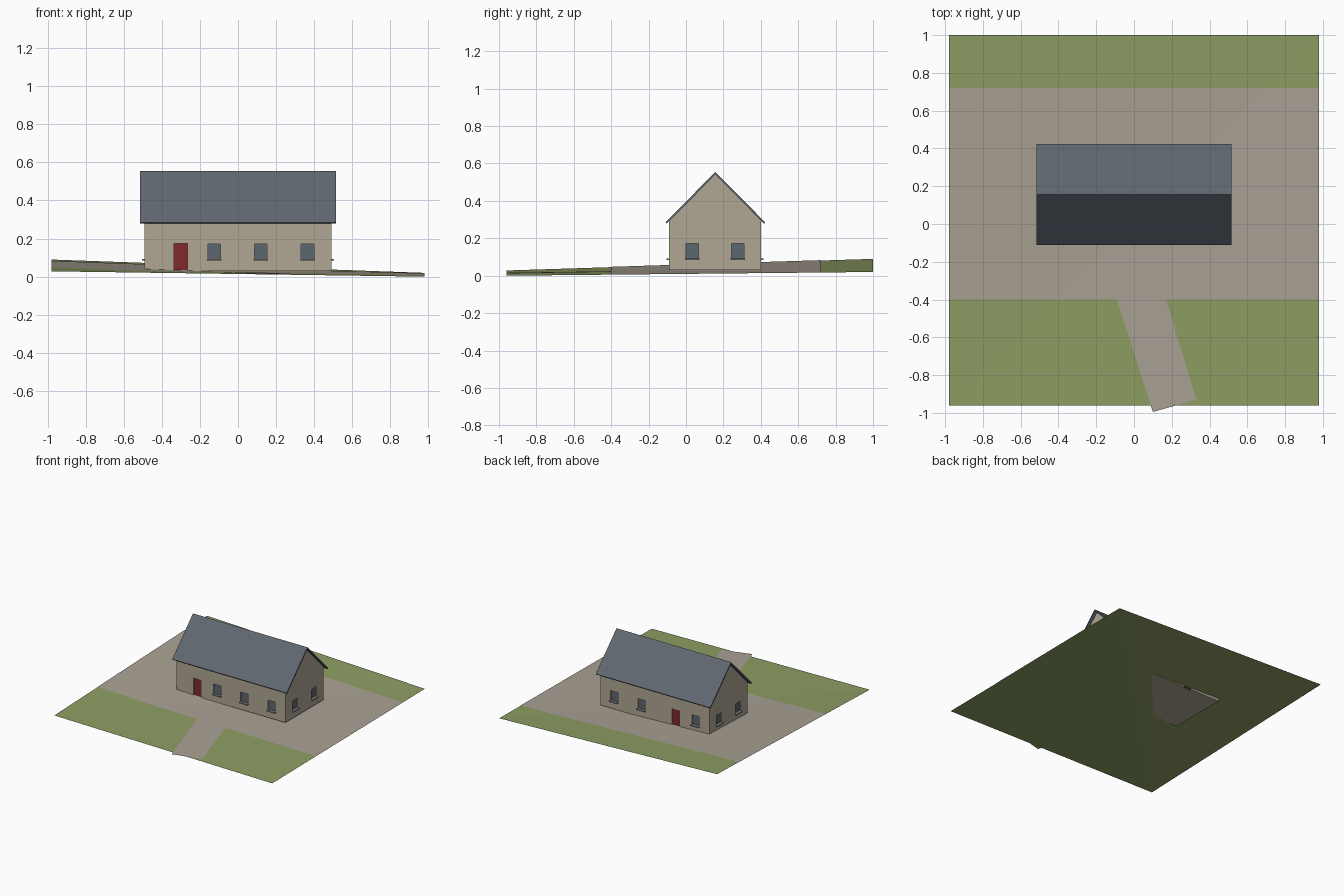
import bpy, bmesh
from mathutils import Vector

cube = bpy.data.objects.get("Cube")
if cube:
    bpy.data.objects.remove(cube, do_unlink=True)


def material(name, *rgb):
    lin = [((c / 255 + 0.055) / 1.055) ** 2.4 for c in rgb] + [1.0]
    m = bpy.data.materials.new(name)
    m.use_nodes = True
    m.diffuse_color = lin
    m.node_tree.nodes["Principled BSDF"].inputs["Base Color"].default_value = lin
    return m


GRASS = material("grass green", 141, 158, 99)
GRAVEL = material("gravel", 170, 161, 148)
WALL = material("wall render", 176, 167, 148)
SLATE = material("roof slate", 96, 104, 113)
GLASS = material("window glass", 92, 102, 112)
SILL = material("sill stone", 132, 130, 128)
RED = material("door red", 128, 42, 44)


def finish(name, bm, mat):
    mesh = bpy.data.meshes.new(name)
    bm.to_mesh(mesh)
    bm.free()
    mesh.materials.append(mat)
    obj = bpy.data.objects.new(name, mesh)
    bpy.context.collection.objects.link(obj)
    return obj


def add_box(bm, lo, hi):
    verts = bmesh.ops.create_cube(bm, size=1)["verts"]
    for v in verts:
        v.co = Vector([lo[i] if v.co[i] < 0 else hi[i] for i in range(3)])


def extrude_x(name, profile, x0, x1, mat):
    """Extrude a closed (y, z) profile along x."""
    bm = bmesh.new()
    face = bm.faces.new([bm.verts.new((x0, y, z)) for y, z in profile])
    ext = bmesh.ops.extrude_face_region(bm, geom=[face])["geom"]
    for v in ext:
        if isinstance(v, bmesh.types.BMVert):
            v.co.x = x1
    bmesh.ops.recalc_face_normals(bm, faces=bm.faces)
    return finish(name, bm, mat)


# Sloping ground: two triangles meeting on one diagonal
X, Y0, Y1 = 0.98, -0.96, 1.0
FL, FR, BR, BL = 0.028, 0.0, 0.02, 0.09


def ground_z(x, y):
    u, t = (x + X) / (2 * X), (y - Y0) / (Y1 - Y0)
    if t > u:
        return BL + u * (BR - BL) + (1 - t) * (FL - BL)
    return FL + u * (FR - FL) + t * (BR - FR)


def terrain_mesh():
    bm = bmesh.new()
    fl, fr, br, bl = [bm.verts.new((x, y, ground_z(x, y)))
                      for x, y in ((-X, Y0), (X, Y0), (X, Y1), (-X, Y1))]
    bm.faces.new((fl, fr, br))
    bm.faces.new((fl, br, bl))
    return bm


finish("lawn", terrain_mesh(), GRASS)

# Gravel yard: a band of the same ground, laid just on top
bm = terrain_mesh()
for y, sign in ((-0.4, -1), (0.72, 1)):
    bmesh.ops.bisect_plane(bm, geom=bm.verts[:] + bm.edges[:] + bm.faces[:],
                           plane_co=(0, y, 0), plane_no=(0, sign, 0), clear_outer=True)
bmesh.ops.translate(bm, verts=bm.verts, vec=(0, 0, 0.002))
finish("gravel_yard", bm, GRAVEL)

# Slanting path to the yard
bm = bmesh.new()
bm.faces.new([bm.verts.new((x, y, ground_z(x, y) + 0.003))
              for x, y in ((0.1, -0.995), (0.33, -0.93), (0.17, -0.4), (-0.09, -0.4))])
finish("path", bm, GRAVEL)

# House walls with gables
HX, HY0, HY1, FLOOR, RIDGE_Y = 0.49, -0.09, 0.4, 0.03, 0.157
walls = extrude_x("walls", [(HY0, FLOOR), (HY1, FLOOR), (HY1, 0.297),
                            (RIDGE_Y, 0.543), (HY0, 0.293)], -HX, HX, WALL)

# Thin roof folded over the ridge
half = 0.267
extrude_x("roof", [(RIDGE_Y - half, 0.285), (RIDGE_Y, 0.555), (RIDGE_Y + half, 0.285),
                   (RIDGE_Y + half - 0.007, 0.278), (RIDGE_Y, 0.542),
                   (RIDGE_Y - half + 0.007, 0.278)], -0.515, 0.515, SLATE)

# Wall sides: axis across the wall, wall position, outward direction
SIDES = {
    "front": (1, HY0, -1, (-0.125, 0.12, 0.365), (-0.3,)),
    "back": (1, HY1, 1, (-0.365, 0.12, 0.365), (-0.19,)),
    "left": (0, HX, 1, (0.033, 0.277), ()),
    "right": (0, -HX, -1, (0.033, 0.277), ()),
}
RECESS = 0.014
cut = bmesh.new()


def wall_box(bm, side, centre, width, z0, z1, d0, d1):
    """Box on a wall, from depth d0 to d1 measured outward."""
    axis, pos, out = SIDES[side][:3]
    a, b = sorted((pos + out * d0, pos + out * d1))
    lo, hi = [0, 0, z0], [0, 0, z1]
    lo[axis], hi[axis] = a, b
    lo[1 - axis], hi[1 - axis] = centre - width / 2, centre + width / 2
    add_box(bm, lo, hi)


def part(name, mat, *args):
    bm = bmesh.new()
    wall_box(bm, *args)
    finish(name, bm, mat)


for side, (_, _, _, windows, doors) in SIDES.items():
    for i, c in enumerate(windows, 1):
        wall_box(cut, side, c, 0.066, 0.09, 0.172, -RECESS, 0.02)
        part(f"{side}_window_{i}", GLASS, side, c, 0.066, 0.09, 0.172, -RECESS - 0.002, -RECESS + 0.004)
        part(f"{side}_sill_{i}", SILL, side, c, 0.076, 0.085, 0.092, -RECESS, 0.014)
    for c in doors:
        wall_box(cut, side, c, 0.07, 0.02, 0.175, -RECESS, 0.02)
        part(f"{side}_door", RED, side, c, 0.07, FLOOR + 0.004, 0.175, -RECESS - 0.002, -RECESS + 0.006)

# Openings cut into the walls
cutter = finish("opening_cutter", cut, WALL)
cutter.hide_render = True
cutter.hide_viewport = True
cutter.display_type = 'WIRE'
mod = walls.modifiers.new("openings", 'BOOLEAN')
mod.operation = 'DIFFERENCE'
mod.solver = 'EXACT'
mod.object = cutter
